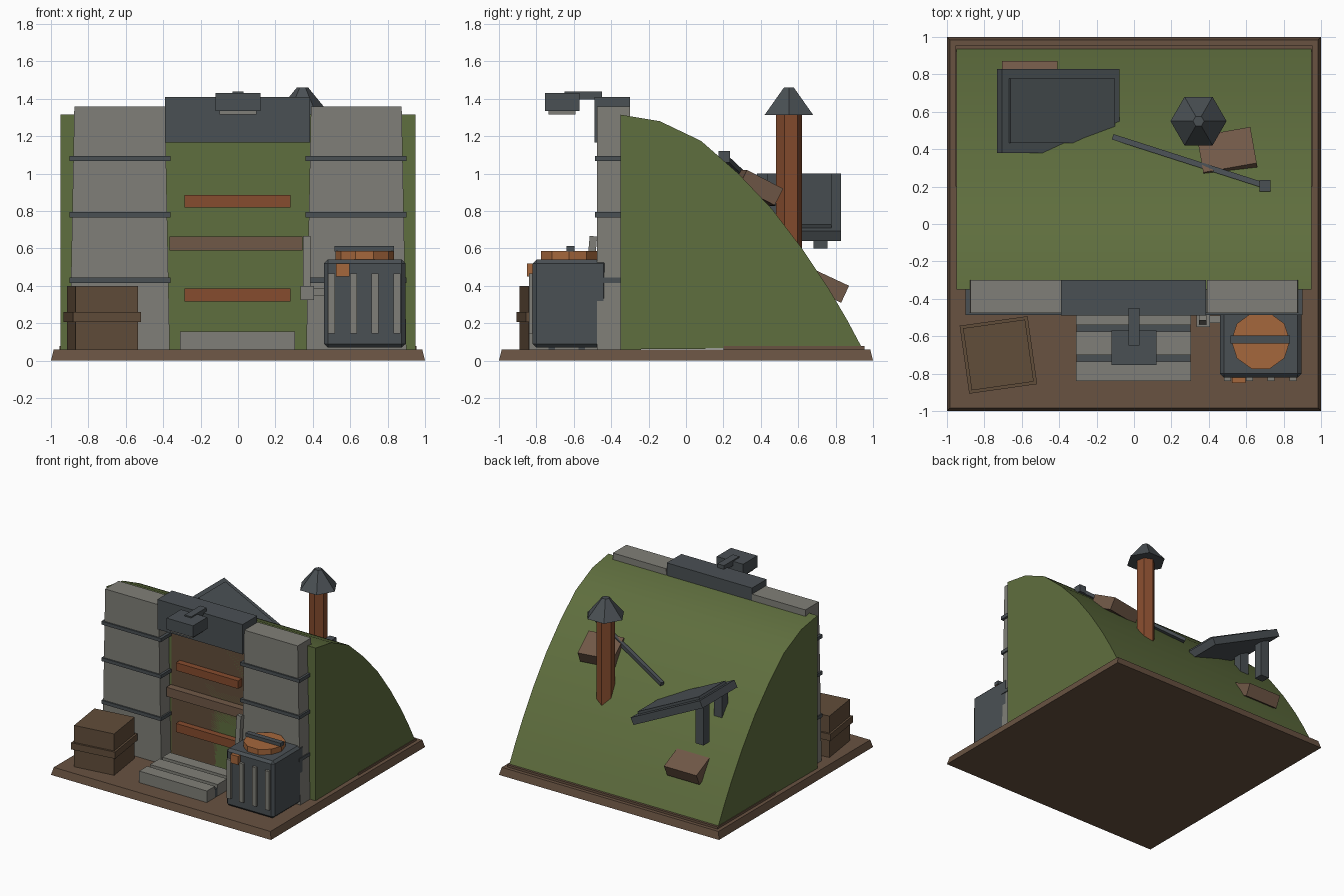
import bpy, bmesh, math
from mathutils import Vector, Matrix

if "Cube" in bpy.data.objects:
    bpy.data.objects.remove(bpy.data.objects["Cube"])


def lin(c):
    return tuple((v / 255 / 12.92) if v < 11 else ((v / 255 + 0.055) / 1.055) ** 2.4 for v in c) + (1,)


def mat(name, rgb):
    m = bpy.data.materials.new(name)
    m.diffuse_color = lin(rgb)
    m.use_nodes = True
    m.node_tree.nodes["Principled BSDF"].inputs["Base Color"].default_value = m.diffuse_color
    return m


GRASS = mat("grass", (95, 110, 62))
CONCRETE = mat("concrete", (128, 127, 120))
STEEL = mat("dark_steel", (74, 80, 84))
EARTH = mat("earth", (104, 82, 65))
WOOD = mat("wood", (97, 77, 58))
RUST = mat("rust", (134, 76, 46))
COPPER = mat("copper", (165, 103, 60))
PLANK = mat("weathered_plank", (112, 88, 71))


def finish(name, bm, material):
    bmesh.ops.recalc_face_normals(bm, faces=bm.faces)
    me = bpy.data.meshes.new(name)
    bm.to_mesh(me)
    bm.free()
    me.materials.append(material)
    ob = bpy.data.objects.new(name, me)
    bpy.context.collection.objects.link(ob)
    return ob


def box(name, x, y, z, material, bevel=0):
    """Axis-aligned box from (min, max) ranges."""
    bm = bmesh.new()
    bmesh.ops.create_cube(bm, size=1)
    for v in bm.verts:
        v.co = Vector([r[0] + (c + 0.5) * (r[1] - r[0]) for c, r in zip(v.co, (x, y, z))])
    if bevel:
        bmesh.ops.bevel(bm, geom=bm.edges[:], offset=bevel, segments=1, affect='EDGES')
    return finish(name, bm, material)


def turned_box(name, centre, size, rot, material):
    """Box rotated by degrees about x, y, z."""
    bm = bmesh.new()
    bmesh.ops.create_cube(bm, size=1)
    bm.transform(Matrix.Diagonal((*size, 1)))
    for angle, axis in zip(rot, "XYZ"):
        bm.transform(Matrix.Rotation(math.radians(angle), 4, axis))
    bm.transform(Matrix.Translation(centre))
    return finish(name, bm, material)


def taper(name, x0, x1, y0, y1, z, material):
    """Block whose lower (x0, y0) and upper (x1, y1) rectangles differ."""
    bm = bmesh.new()
    v = [bm.verts.new((a, b, h)) for xr, yr, h in ((x0, y0, z[0]), (x1, y1, z[1]))
         for a, b in ((xr[0], yr[0]), (xr[1], yr[0]), (xr[1], yr[1]), (xr[0], yr[1]))]
    for f in ((0, 1, 2, 3), (4, 5, 6, 7), (0, 1, 5, 4), (1, 2, 6, 5), (2, 3, 7, 6), (3, 0, 4, 7)):
        bm.faces.new([v[i] for i in f])
    return finish(name, bm, material)


def cone(name, centre, r1, r2, h, sides, turn, material):
    bm = bmesh.new()
    bmesh.ops.create_cone(bm, cap_ends=True, segments=sides, radius1=r1, radius2=r2, depth=h)
    bm.transform(Matrix.Translation(centre) @ Matrix.Rotation(math.radians(turn), 4, 'Z'))
    return finish(name, bm, material)


def bar(name, a, b, w, material):
    """Square bar between two points."""
    a, b = Vector(a), Vector(b)
    bm = bmesh.new()
    bmesh.ops.create_cube(bm, size=1)
    bm.transform(Matrix.Diagonal((w, w, (b - a).length, 1)))
    q = (b - a).to_track_quat('Z', 'Y').to_matrix().to_4x4()
    bm.transform(Matrix.Translation((a + b) / 2) @ q)
    return finish(name, bm, material)


# Ground slab and the soil lip behind the mound
taper("ground_slab", (-1, 1), (-.985, .985), (-1, 1), (-.985, .985), (0, .06), EARTH)
box("soil_lip", (-.955, .955), (.2, .955), (.055, .078), EARTH)

# Grass mound: side profile swept across x
profile = [(-.35, .06), (-.35, 1.315), (-.14, 1.28), (.08, 1.175), (.28, 1.0),
           (.46, .81), (.62, .6), (.76, .39), (.86, .22), (.94, .07)]
bm = bmesh.new()
side = bm.faces.new([bm.verts.new((-.95, y, z)) for y, z in profile])
ext = bmesh.ops.extrude_face_region(bm, geom=[side])["geom"]
bmesh.ops.translate(bm, vec=(1.9, 0, 0), verts=[e for e in ext if isinstance(e, bmesh.types.BMVert)])
bm.faces.new([v for v in bm.verts if v.co.x < 0][:len(profile)]) if not side.is_valid else None
mound = finish("mound", bm, GRASS)
bpy.context.view_layer.objects.active = mound
mound.select_set(True)
bpy.ops.object.shade_smooth_by_angle(angle=math.radians(20))

# Door set flush in the mound front, with boards across it
box("door", (-.36, .36), (-.35, -.30), (.06, 1.2), WOOD)
box("upper_board", (-.285, .28), (-.40, -.34), (.82, .885), RUST)
box("middle_board", (-.365, .345), (-.41, -.34), (.59, .665), PLANK)
box("lower_board", (-.285, .28), (-.40, -.34), (.315, .385), RUST)

# Tapered pillars with steel bands
for s, label in ((-1, "left"), (1, "right")):
    taper(label + "_pillar", sorted((s * .365, s * .9)), sorted((s * .39, s * .875)),
          (-.475, -.30), (-.475, -.30), (.06, 1.36), CONCRETE)
    for z in (.43, .78, 1.08):
        box(label + "_band", sorted((s * .36, s * .9)), (-.487, -.34), (z - .014, z + .014), STEEL)

# Lintel and overhanging lamp
box("lintel", (-.39, .385), (-.49, -.30), (1.165, 1.41), STEEL)
box("lamp_arm", (-.03, .03), (-.65, -.45), (1.395, 1.44), STEEL)
box("lamp_housing", (-.12, .12), (-.755, -.57), (1.335, 1.43), STEEL)
box("lamp_lens", (-.1, .1), (-.735, -.59), (1.315, 1.336), CONCRETE)

# Doorstep of three slabs over a lower core
for y in ((-.84, -.735), (-.70, -.575), (-.54, -.44)):
    box("step_slab", (-.31, .305), y, (.06, .155), CONCRETE)
box("step_core", (-.308, .303), (-.82, -.45), (.06, .125), STEEL)

# Crate with a strap
turned_box("crate", (-.725, -.70, .23), (.335, .335, .34), (0, 0, 8), WOOD)
turned_box("crate_strap", (-.725, -.70, .233), (.367, .367, .055), (0, 0, 8), WOOD)

# Generator with ribs, tag, round lid and handle
box("generator", (.46, .895), (-.82, -.42), (.07, .54), STEEL, .02)
for x in (.50, .617, .733, .85):
    box("generator_rib", (x - .018, x + .018), (-.84, -.81), (.145, .465), CONCRETE)
box("generator_tag", (.525, .595), (-.85, -.81), (.45, .52), COPPER)
cone("generator_lid", (.677, -.625, .56), .157, .157, .05, 10, 18, COPPER)
box("lid_handle", (.515, .835), (-.64, -.597), (.583, .612), STEEL)

# Lever switch beside the door
box("switch_box", (.335, .405), (-.55, -.47), (.325, .40), CONCRETE)
bar("switch_lever", (.367, -.52, .38), (.367, -.495, .665), .04, CONCRETE)
box("switch_pipe", (.40, .47), (-.53, -.49), (.345, .385), CONCRETE)

# Chimney with hexagonal cowl
cone("chimney", (.345, .55, .93), .07, .07, .78, 6, 10, RUST)
cone("chimney_cowl", (.345, .55, 1.387), .15, .03, .147, 6, 30, STEEL)

# Tilted panel on two legs
turned_box("panel", (-.405, .605, .82), (.70, .45, .06), (0, 26, 0), STEEL)
turned_box("panel_plate", (-.39, .605, .847), (.62, .345, .04), (0, 26, 0), STEEL)
for y in (.48, .72):
    box("panel_leg", (-.69, -.615), (y - .037, y + .037), (.6, .93), STEEL)

# Fallen slabs and antenna rod on the slope
turned_box("back_slab", (-.557, .76, .397), (.295, .2, .1), (-25, 0, 0), PLANK)
turned_box("upper_slab", (.5, .375, .925), (.29, .22, .1), (-27, 0, 10), PLANK)
bar("antenna_rod", (-.11, .465, .84), (.70, .205, 1.085), .03, STEEL)
box("antenna_tip", (.67, .73), (.175, .235), (1.06, 1.12), STEEL)
